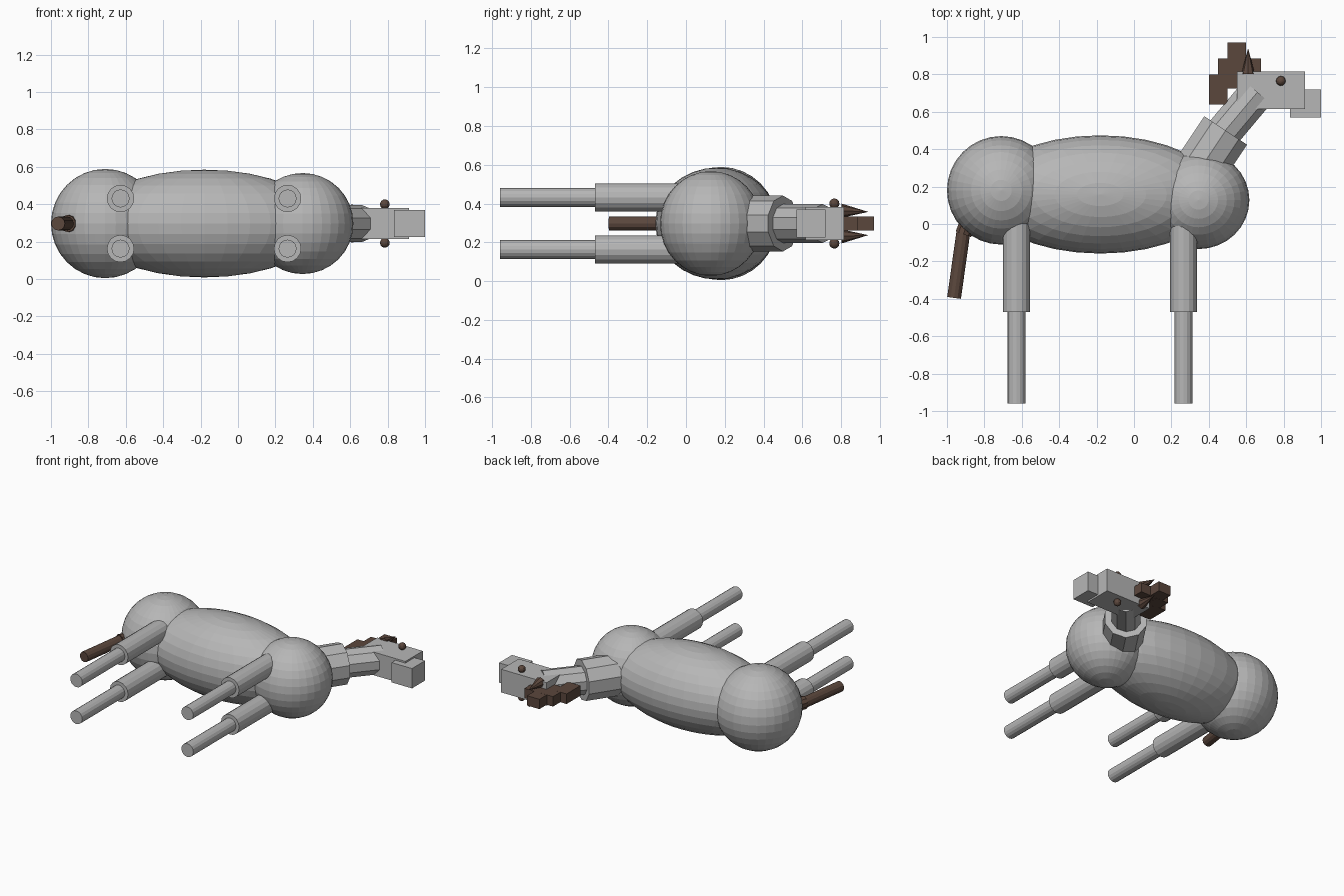
import bpy, math
from mathutils import Vector

if "Cube" in bpy.data.objects:
    bpy.data.objects.remove(bpy.data.objects["Cube"])

MID = 0.297  # height of the animal's plane of symmetry


def material(name, rgb):
    m = bpy.data.materials.new(name)
    m.diffuse_color = (*rgb, 1)
    m.use_nodes = True
    m.node_tree.nodes["Principled BSDF"].inputs["Base Color"].default_value = m.diffuse_color
    return m


grey = material("grey_coat", (0.47, 0.47, 0.47))
brown = material("dark_brown", (0.105, 0.063, 0.046))


def finish(name, mat):
    ob = bpy.context.object
    ob.name = name
    ob.data.materials.append(mat)
    return ob


def ball(name, centre, radii, mat, seg=32, rings=16):
    bpy.ops.mesh.primitive_uv_sphere_add(segments=seg, ring_count=rings,
                                         radius=1, location=centre)
    ob = finish(name, mat)
    ob.scale = radii
    return ob


def rod(name, a, b, r1, mat, sides=16, r2=None):
    a, b = Vector(a), Vector(b)
    bpy.ops.mesh.primitive_cone_add(vertices=sides, radius1=r1,
                                    radius2=r1 if r2 is None else r2,
                                    depth=(b - a).length, location=(a + b) / 2)
    ob = finish(name, mat)
    ob.rotation_euler = (b - a).to_track_quat('Z', 'Y').to_euler()
    return ob


def block(name, x0, x1, y0, y1, half_z, mat):
    bpy.ops.mesh.primitive_cube_add(size=1, location=((x0 + x1) / 2, (y0 + y1) / 2, MID))
    ob = finish(name, mat)
    ob.scale = (x1 - x0, y1 - y0, 2 * half_z)
    return ob


# Body masses
ball("hindquarters", (-0.71, 0.18, MID), (0.29, 0.29, 0.292), grey)
ball("barrel", (-0.18, 0.158, MID), (0.64, 0.316, 0.288), grey)
ball("chest", (0.345, 0.128, MID), (0.272, 0.262, 0.27), grey)

# Legs, two segments each
for pos, x in (("hind", -0.628), ("front", 0.265)):
    for side, s in (("left", 1), ("right", -1)):
        z = MID + s * 0.134
        rod(f"{pos}_{side}_upper_leg", (x, 0.03, z), (x, -0.47, z), 0.073, grey)
        rod(f"{pos}_{side}_lower_leg", (x, -0.45, z), (x, -0.96, z), 0.048, grey)

# Neck
rod("lower_neck", (0.34, 0.275, MID), (0.49, 0.50, MID), 0.144, grey, 10)
rod("upper_neck", (0.45, 0.455, MID), (0.66, 0.705, MID), 0.1, grey, 10)

# Head
block("head", 0.55, 0.915, 0.615, 0.815, 0.084, grey)
block("muzzle", 0.835, 1.0, 0.57, 0.72, 0.072, grey)
for side, s in (("left", 1), ("right", -1)):
    ball(f"{side}_eye", (0.785, 0.765, MID + s * 0.103), (0.026,) * 3, brown, 12, 8)
    rod(f"{side}_ear", (0.61, 0.80, MID + s * 0.066), (0.61, 0.94, MID + s * 0.06),
        0.037, brown, 8, 0)

# Mane blocks stepping down the neck
for i, (x0, x1, y0, y1) in enumerate([(0.58, 0.68, 0.73, 0.885), (0.50, 0.60, 0.81, 0.97),
                                      (0.45, 0.55, 0.725, 0.885), (0.40, 0.50, 0.64, 0.80)]):
    block(f"mane_{i + 1}", x0, x1, y0, y1, 0.035 + 0.0005 * i, brown)

# Tail
rod("tail_root", (-0.87, 0.06, MID), (-0.912, -0.055, MID), 0.046, brown, 10)
rod("tail", (-0.912, -0.04, MID), (-0.962, -0.395, MID), 0.037, brown, 12)
